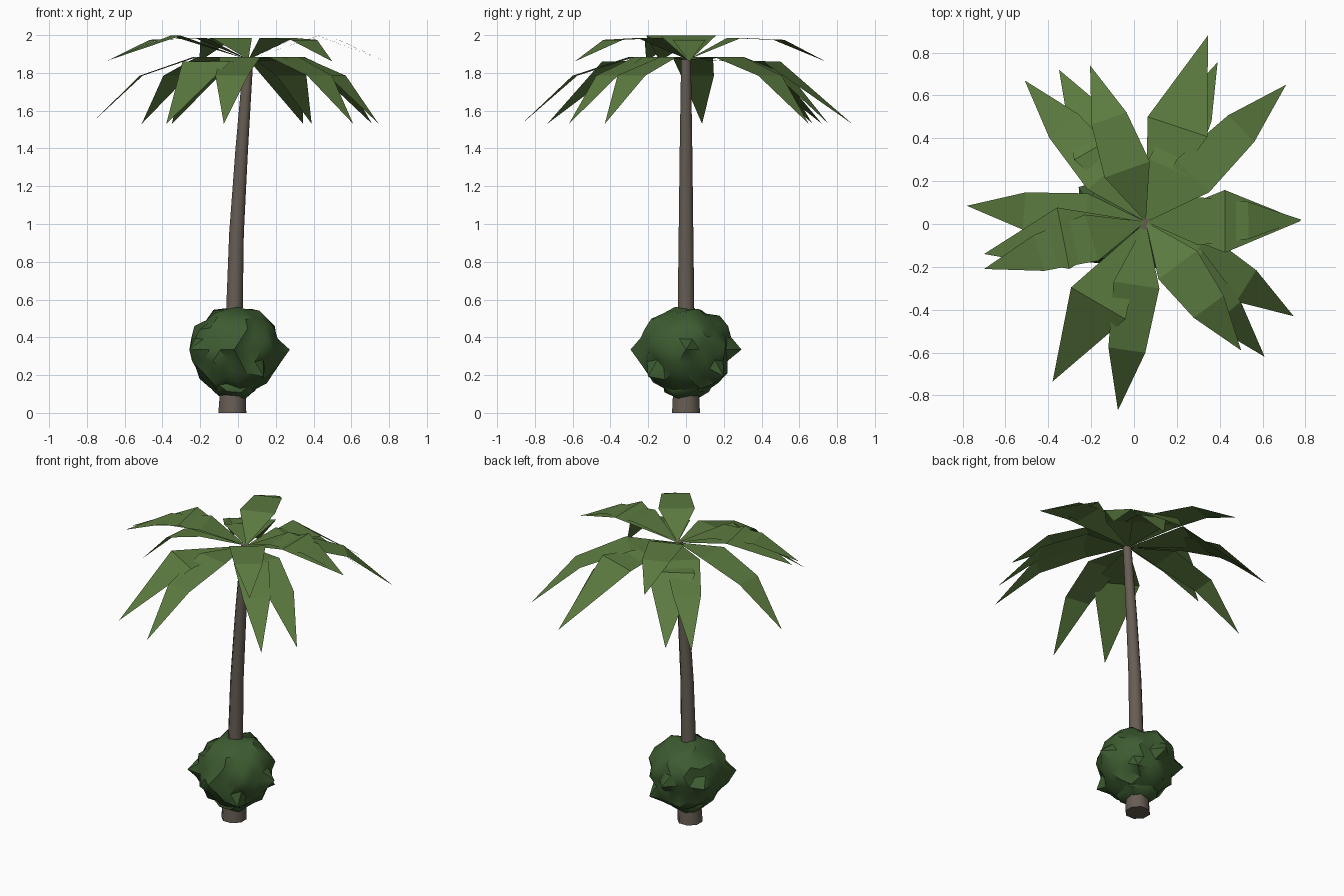
import bpy, bmesh, math, random
from mathutils import Vector

if "Cube" in bpy.data.objects:
    bpy.data.objects.remove(bpy.data.objects["Cube"])

random.seed(4)


def material(name, rgb):
    m = bpy.data.materials.new(name)
    m.diffuse_color = (*rgb, 1)
    m.use_nodes = True
    m.node_tree.nodes["Principled BSDF"].inputs["Base Color"].default_value = m.diffuse_color
    return m


LEAF = material("leaf green", (0.105, 0.195, 0.050))
BUSH = material("dark bush green", (0.046, 0.105, 0.030))
BARK = material("bark brown", (0.135, 0.110, 0.088))


def add_object(name, bm, mat, smooth=None):
    mesh = bpy.data.meshes.new(name)
    bm.to_mesh(mesh)
    bm.free()
    mesh.materials.append(mat)
    ob = bpy.data.objects.new(name, mesh)
    bpy.context.collection.objects.link(ob)
    if smooth:
        bpy.ops.object.select_all(action='DESELECT')
        ob.select_set(True)
        bpy.context.view_layer.objects.active = ob
        bpy.ops.object.shade_smooth_by_angle(angle=math.radians(smooth))
    return ob


# Trunk: leaning, tapering eight-sided tube (x, z, radius)
bm = bmesh.new()
rings = []
for x, z, r in [(-0.03, 0, 0.08), (-0.027, 0.13, 0.073), (-0.02, 0.5, 0.048),
                (-0.008, 0.95, 0.042), (0.02, 1.4, 0.036), (0.055, 1.875, 0.028)]:
    rings.append([bm.verts.new((x + r * math.cos(a), r * math.sin(a), z))
                  for a in [math.tau * (i + 0.5) / 8 for i in range(8)]])
for lo, hi in zip(rings, rings[1:]):
    for i in range(8):
        j = (i + 1) % 8
        bm.faces.new((lo[i], lo[j], hi[j], hi[i]))
bm.faces.new(rings[0][::-1])
bm.faces.new(rings[-1])
add_object("trunk", bm, BARK, 50)

# Bush: jagged ball round the foot of the trunk, plus a small lower clump
bm = bmesh.new()
bmesh.ops.create_icosphere(bm, subdivisions=3, radius=1)
spikes = [Vector(d).normalized() for d in
          [(1, -0.1, 0.02), (-1, 0.55, 0.05), (0.1, 1, 0.03), (-0.1, -1, 0.02),
           (-0.9, -0.6, 0.05), (0.7, 0.7, -0.5), (0.6, -0.6, -0.5)]]
tips = [max(bm.verts, key=lambda v: v.co.dot(s)) for s in spikes]
for v in bm.verts:
    d = v.co.copy()
    k = 1.2 if v in tips else random.uniform(0.9, 1.06)
    v.co = Vector((-0.02 + 0.245 * k * d.x, 0.245 * k * d.y,
                   min(0.335 + 0.235 * k * d.z, 0.56)))
add_object("bush", bm, BUSH, 35)

bm = bmesh.new()
bmesh.ops.create_icosphere(bm, subdivisions=2, radius=1)
for v in bm.verts:
    k = random.uniform(0.88, 1.08)
    v.co = Vector((-0.02 + 0.135 * k * v.co.x, 0.135 * k * v.co.y, 0.15 + 0.08 * k * v.co.z))
add_object("bush_lower_clump", bm, BUSH, 35)

# Fronds: flat sheets folded across their length.
# A shape is rows of (fraction of length, half width, height) between root and tip.
ROOT = Vector((0.055, 0.01, 1.87))
UPPER_SLIM = [(0.335, 0.112, 1.985), (0.66, 0.087, 1.975)]
UPPER_WIDE = [(0.51, 0.146, 1.997)]
LOWER_SLIM = [(0.335, 0.108, 1.885), (0.68, 0.087, 1.785)]
LOWER_WIDE = [(0.51, 0.147, 1.86)]


def frond(name, tip_x, tip_y, rows, tip_z):
    run = Vector((tip_x - ROOT.x, tip_y - ROOT.y, 0))
    side = Vector((-run.y, run.x, 0)).normalized()
    bm = bmesh.new()
    root = bm.verts.new(ROOT)
    tip = bm.verts.new((tip_x, tip_y, tip_z))
    pairs = []
    for f, w, z in rows:
        c = ROOT + run * f
        c.z = z
        pairs.append((bm.verts.new(c - side * w), bm.verts.new(c + side * w)))
    bm.faces.new((root, *pairs[0]))
    for (a, b), (c, d) in zip(pairs, pairs[1:]):
        bm.faces.new((a, c, d, b))
    bm.faces.new((pairs[-1][0], tip, pairs[-1][1]))
    add_object(name, bm, LEAF)


layers = [
    ("upper_slim_frond", UPPER_SLIM, 1.86,
     [(0.78, 0.02), (0.50, -0.59), (-0.70, -0.21), (-0.205, 0.74)]),
    ("upper_wide_frond", UPPER_WIDE, 1.862,
     [(0.78, 0.015), (-0.70, -0.14)]),
    ("lower_slim_frond", LOWER_SLIM, 1.53,
     [(0.39, 0.755), (0.71, 0.65), (0.745, -0.43), (0.61, -0.62),
      (-0.075, -0.87), (-0.78, 0.085), (-0.51, 0.67)]),
    ("lower_wide_frond", LOWER_WIDE, 1.53,
     [(0.345, 0.88), (-0.38, -0.735), (-0.35, 0.72)]),
]
for name, rows, tip_z, ends in layers:
    for n, (x, y) in enumerate(ends, 1):
        frond(f"{name}_{n}", x, y, rows, tip_z)
